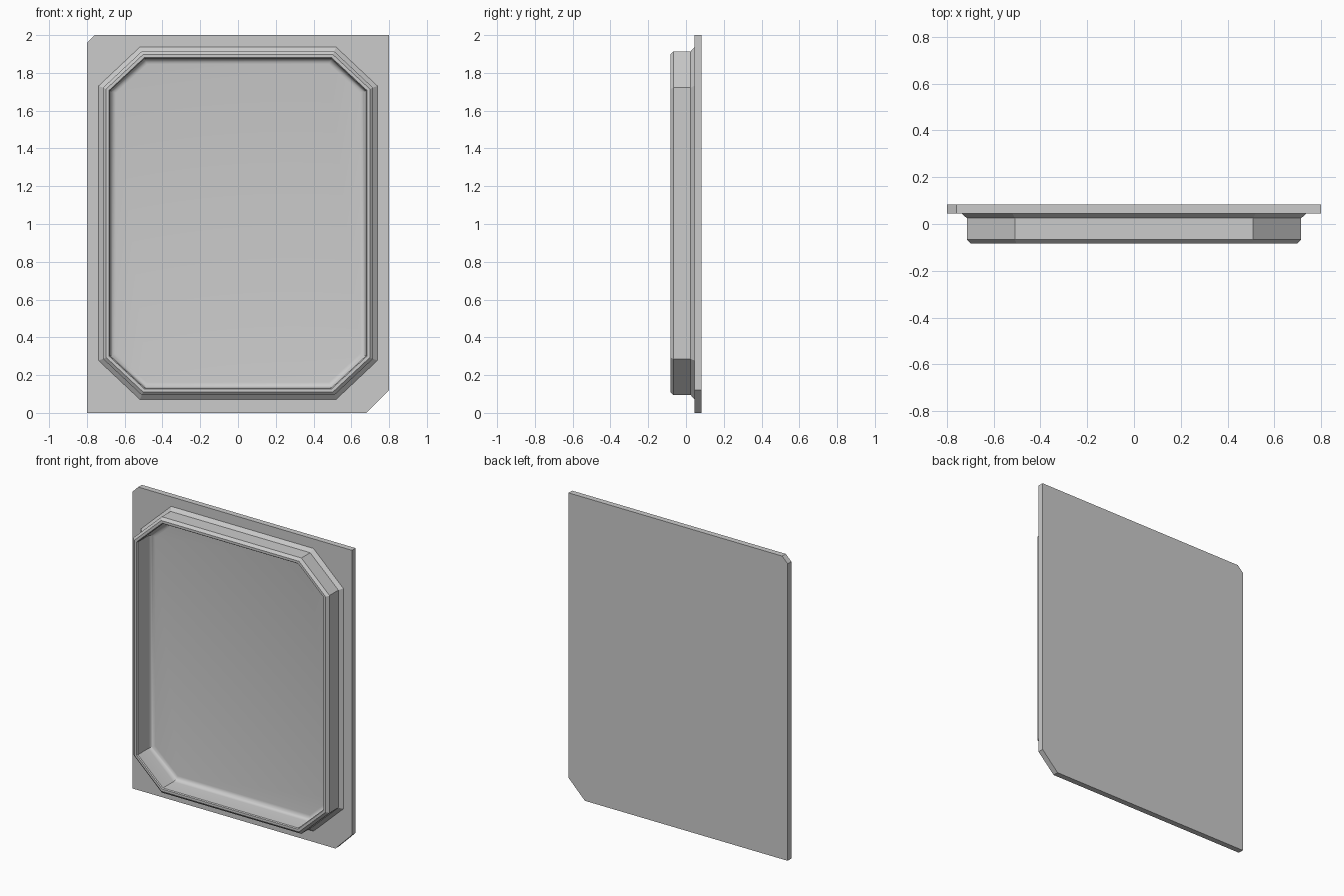
import bpy, bmesh, math

cube = bpy.data.objects.get("Cube")
if cube:
    bpy.data.objects.remove(cube, do_unlink=True)

# Single plain grey
grey = bpy.data.materials.new("plain_grey")
grey.use_nodes = True
colour = (0.6, 0.6, 0.6, 1)
grey.diffuse_color = colour
grey.node_tree.nodes["Principled BSDF"].inputs["Base Color"].default_value = colour

bm = bmesh.new()
CENTRE_Z = 1.004


def ring(points, y):
    return [bm.verts.new((x, y, z)) for x, z in points]


def octagon(half):
    """Tall rectangle with four cut corners, offset evenly from its half width."""
    high = half + 0.195
    cut = 0.22 - 0.586 * (0.74 - half)
    rise = cut - 0.013
    quarter = [(half, high - rise), (half - cut, high)]
    upper = quarter + [(-x, z) for x, z in reversed(quarter)]
    both = upper + [(-x, -z) for x, z in upper]
    return [(x, z + CENTRE_Z) for x, z in both]


def skin(a, b):
    for i in range(len(a)):
        j = (i + 1) % len(a)
        bm.faces.new((a[i], a[j], b[j], b[i]))


def loop_edges(loop):
    pairs = zip(loop, loop[1:] + loop[:1])
    return [bm.edges.get(p) or bm.edges.new(p) for p in pairs]


# Back plate with two clipped corners
outline = [(-0.8, 0), (0.68, 0), (0.8, 0.12), (0.8, 2), (-0.76, 2), (-0.8, 1.96)]
back = ring(outline, 0.083)
front = ring(outline, 0.045)
bm.faces.new(back)
skin(back, front)

# Raised rim: flared foot, outer wall, bevelled lip, inner wall
profile = [(0.738, 0.045), (0.715, 0.025), (0.715, -0.067), (0.698, -0.083),
           (0.682, -0.083), (0.677, -0.077)]
# Rounded inner bottom edge
radius, steps = 0.03, 5
for i in range(steps + 1):
    t = math.pi / 2 * i / steps
    profile.append((0.677 - radius * (1 - math.cos(t)), 0.032 + radius * math.sin(t)))

rings = [ring(octagon(half), y) for half, y in profile]
for a, b in zip(rings, rings[1:]):
    skin(a, b)

# Recessed floor
bm.faces.new(rings[-1])

# Flat plate front around the rim
bmesh.ops.triangle_fill(bm, use_beauty=True, normal=(0, -1, 0),
                        edges=loop_edges(front) + loop_edges(rings[0]))
bmesh.ops.recalc_face_normals(bm, faces=bm.faces[:])

mesh = bpy.data.meshes.new("rimmed_panel")
bm.to_mesh(mesh)
bm.free()
mesh.materials.append(grey)
panel = bpy.data.objects.new("rimmed_panel", mesh)
bpy.context.collection.objects.link(panel)

bpy.ops.object.select_all(action="DESELECT")
panel.select_set(True)
bpy.context.view_layer.objects.active = panel
bpy.ops.object.shade_smooth_by_angle(angle=math.radians(25))
